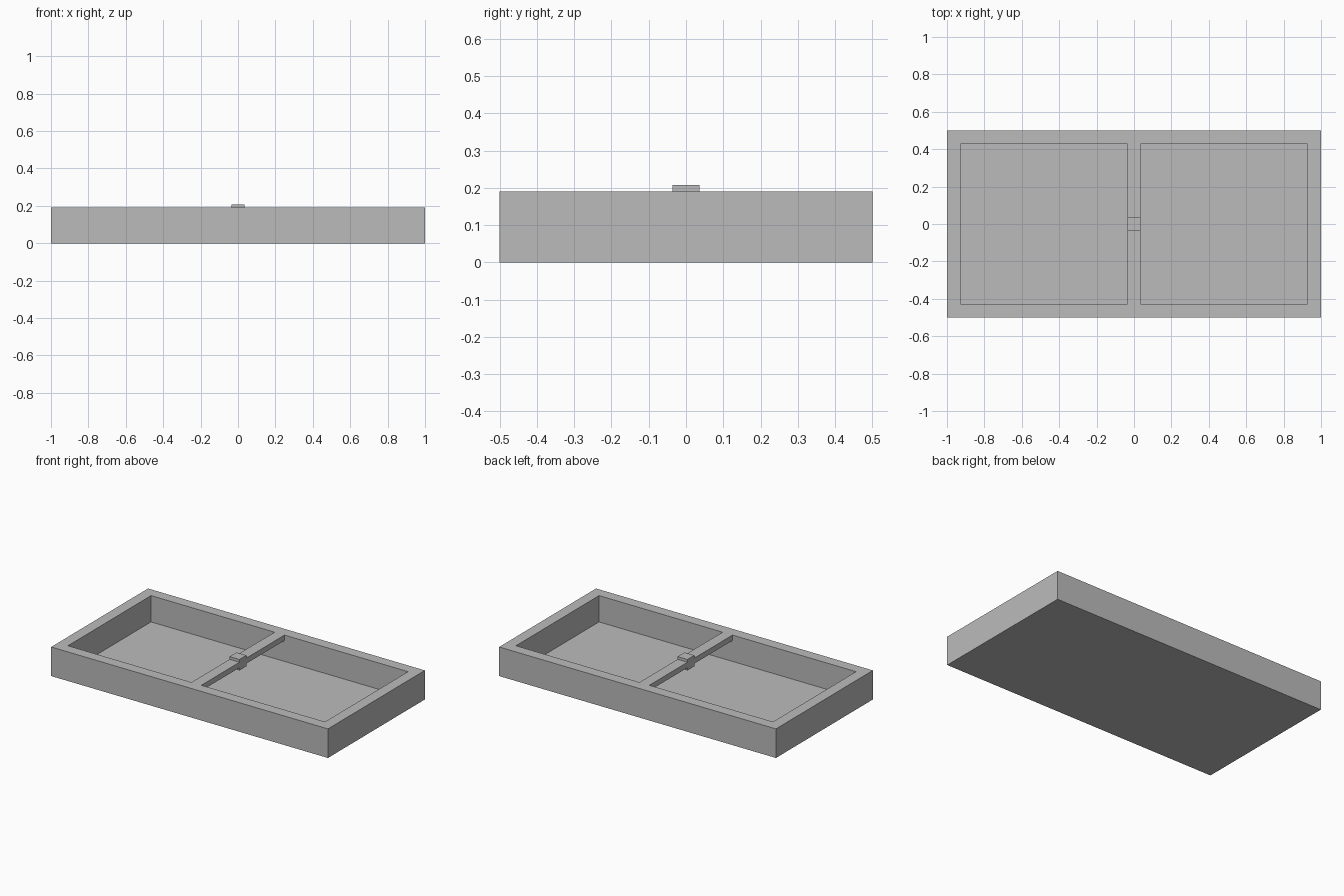
import bpy
import bmesh
from mathutils import Matrix, Vector

default_cube = bpy.data.objects.get("Cube")
if default_cube:
    bpy.data.objects.remove(default_cube, do_unlink=True)

WALL = 0.0714      # rim width, also the size of the centre block
HEIGHT = 0.19
FLOOR = 0.018
BAR = WALL / 2     # thickness of the cross bar

# One flat grey for everything
grey = bpy.data.materials.new("plain grey")
grey.use_nodes = True
grey.diffuse_color = (0.5, 0.5, 0.5, 1)
grey.node_tree.nodes["Principled BSDF"].inputs["Base Color"].default_value = (0.5, 0.5, 0.5, 1)


def box(bm, size, centre):
    matrix = Matrix.Translation(centre) @ Matrix.Diagonal((*size, 1))
    bmesh.ops.create_cube(bm, size=1, matrix=matrix)


def finish(bm, name):
    bmesh.ops.recalc_face_normals(bm, faces=bm.faces[:])
    mesh = bpy.data.meshes.new(name)
    bm.to_mesh(mesh)
    bm.free()
    mesh.materials.append(grey)
    obj = bpy.data.objects.new(name, mesh)
    bpy.context.collection.objects.link(obj)
    return obj


# Open tray: a box whose top is inset and pushed down to the floor
bm = bmesh.new()
box(bm, (2, 1, HEIGHT), (0, 0, HEIGHT / 2))
top = max(bm.faces, key=lambda f: f.calc_center_median().z)
bmesh.ops.inset_region(bm, faces=[top], thickness=WALL, use_even_offset=True)
pushed = bmesh.ops.extrude_face_region(bm, geom=[top])["geom"]
verts = [v for v in pushed if isinstance(v, bmesh.types.BMVert)]
bmesh.ops.translate(bm, verts=verts, vec=Vector((0, 0, FLOOR - HEIGHT)))
if top.is_valid:
    bmesh.ops.delete(bm, geom=[top], context='FACES_ONLY')
finish(bm, "tray")

# Thin bar across the middle, flush with the rim and open underneath
bar_z = HEIGHT - BAR / 2
bm = bmesh.new()
box(bm, (WALL, 1 - 2 * WALL, BAR), (0, 0, bar_z))
finish(bm, "cross_bar")

# Small block at the centre of the bar
bm = bmesh.new()
box(bm, (WALL, WALL, WALL), (0, 0, bar_z))
finish(bm, "centre_block")
